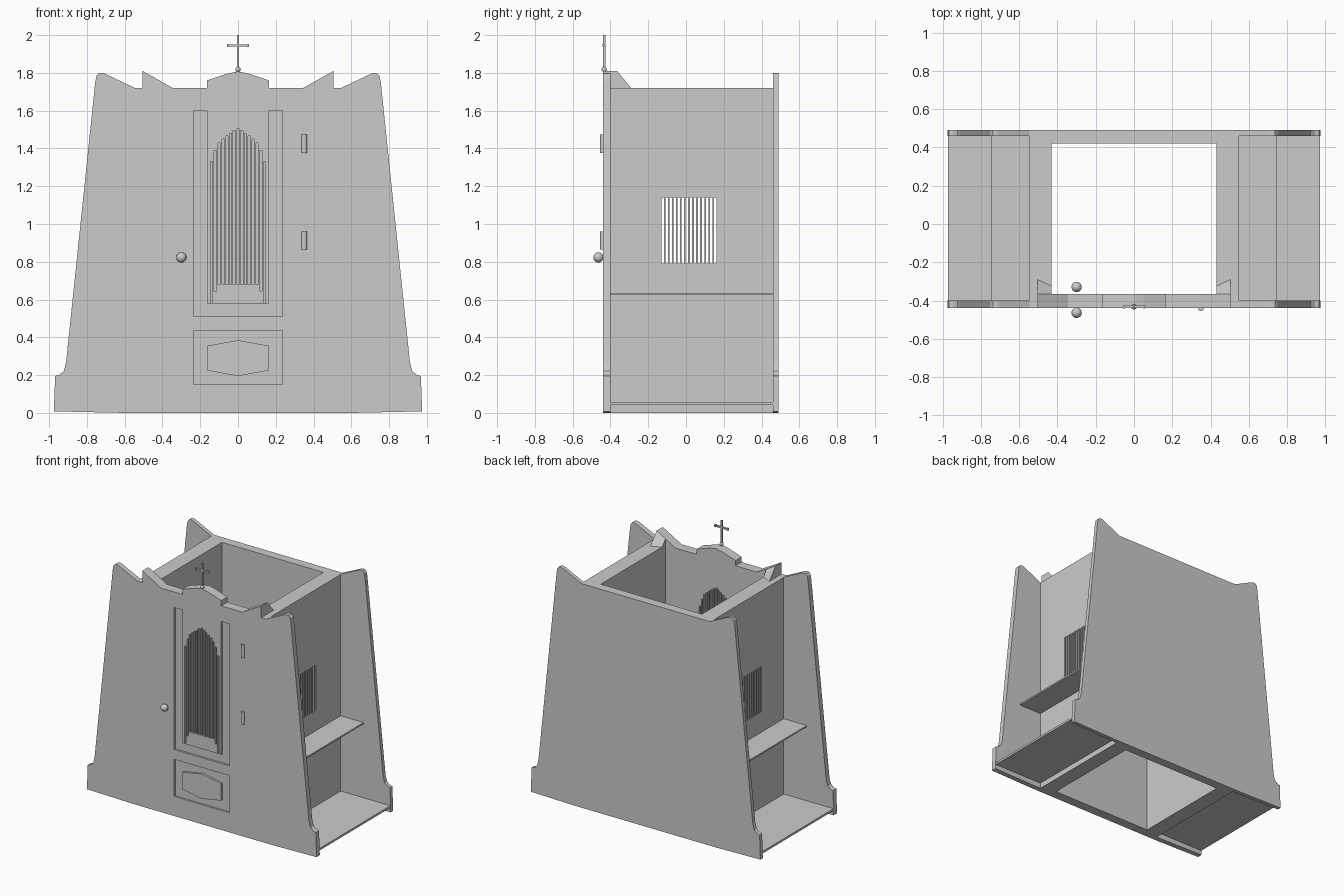
import bpy, bmesh
from mathutils import Vector

if "Cube" in bpy.data.objects:
    bpy.data.objects.remove(bpy.data.objects["Cube"])


def finish(bm, name, smooth=False):
    bmesh.ops.recalc_face_normals(bm, faces=bm.faces)
    me = bpy.data.meshes.new(name)
    bm.to_mesh(me)
    bm.free()
    ob = bpy.data.objects.new(name, me)
    bpy.context.collection.objects.link(ob)
    if smooth:
        select(ob)
        bpy.ops.object.shade_smooth_by_angle()
    return ob


def select(ob):
    bpy.ops.object.select_all(action='DESELECT')
    ob.select_set(True)
    bpy.context.view_layer.objects.active = ob


def boxes(name, ranges):
    bm = bmesh.new()
    for x0, x1, y0, y1, z0, z1 in ranges:
        vs = bmesh.ops.create_cube(bm, size=1)['verts']
        bmesh.ops.scale(bm, verts=vs, vec=(x1 - x0, y1 - y0, z1 - z0))
        bmesh.ops.translate(bm, verts=vs, vec=((x0 + x1) / 2, (y0 + y1) / 2, (z0 + z1) / 2))
    return finish(bm, name)


def prism(name, pts, y0, y1):
    """Extrude an x-z outline from y0 to y1."""
    bm = bmesh.new()
    f = bm.faces.new([bm.verts.new((x, y0, z)) for x, z in pts])
    ext = bmesh.ops.extrude_face_region(bm, geom=[f])['geom']
    moved = [v for v in ext if isinstance(v, bmesh.types.BMVert)]
    bmesh.ops.translate(bm, verts=moved, vec=(0, y1 - y0, 0))
    return finish(bm, name)


def cut(ob, cutter):
    cutter.hide_render = True
    mod = ob.modifiers.new("cut", 'BOOLEAN')
    mod.operation = 'DIFFERENCE'
    mod.solver = 'EXACT'
    mod.object = cutter
    select(ob)
    bpy.ops.object.modifier_apply(modifier=mod.name)
    bpy.data.objects.remove(cutter)


def mirrored(half):
    """Close a left-half outline across x = 0."""
    return half + [(-x, z) for x, z in reversed(half) if x != 0]


# Outlines of the two large panels
side = [(-0.6, 0), (-0.975, 0.008), (-0.968, 0.195), (-0.945, 0.202), (-0.922, 0.222),
        (-0.91, 0.27), (-0.756, 1.75), (-0.75, 1.783), (-0.737, 1.798), (-0.72, 1.8),
        (-0.705, 1.796), (-0.545, 1.72)]
crest = [(-0.505, 1.72), (-0.505, 1.81), (-0.345, 1.72), (-0.165, 1.72), (-0.165, 1.76),
         (-0.05, 1.798), (0, 1.807)]
front = prism("front_panel", mirrored(side + crest), -0.44, -0.40)
prism("back_panel", mirrored(side), 0.46, 0.49)

# Inner booth walls
inner_front = prism("front_inner_wall", mirrored([(-0.505, 0)] + crest[1:]), -0.40, -0.365)
boxes("back_inner_wall", [(-0.43, 0.43, 0.42, 0.46, 0, 1.72)])
for s, label in ((-1, "left"), (1, "right")):
    a, b = sorted((s * 0.43, s * 0.55))
    wall = boxes(label + "_wall", [(a, b, -0.40, 0.46, 0, 1.72)])
    # Slatted screen
    p = 0.3 / 14
    cut(wall, boxes("screen_cutter", [(a - 0.1, b + 0.1, -0.13 + i * p, -0.13 + i * p + 0.0125, 0.79, 1.14)
                                      for i in range(14)]))
    # Kneeler shelf and side floor
    a, b = sorted((s * 0.55, s * 0.745))
    boxes(label + "_shelf", [(a, b, -0.40, 0.46, 0.624, 0.636)])
    a, b = sorted((s * 0.55, s * 0.972))
    boxes(label + "_floor", [(a, b, -0.40, 0.46, 0.042, 0.058)])
    # Sloped corner behind the crest point
    bm = bmesh.new()
    for x, y, z in ((0.505, -0.365, 1.81), (0.43, -0.365, 1.768), (0.43, -0.325, 1.72),
                    (0.505, -0.29, 1.72), (0.505, -0.365, 1.72), (0.43, -0.365, 1.72)):
        bm.verts.new((s * x, y, z))
    bmesh.ops.convex_hull(bm, input=bm.verts)
    finish(bm, label + "_crest_corner")

# Arched grille slots in the door
tops = [1.505, 1.495, 1.48, 1.465, 1.45, 1.43, 1.39, 1.33]
bottoms = [0.68] * 6 + [0.645, 0.582]
slots = [(i * 0.02 - 0.006, i * 0.02 + 0.006, -0.6, -0.2, bottoms[abs(i)], tops[abs(i)])
         for i in range(-7, 8)]
cut(front, boxes("slot_cutter", slots))
cut(inner_front, boxes("slot_cutter", slots))

# Recessed window frame and lower door panel
cut(front, prism("frame_cutter", mirrored([(-0.165, 0.578), (-0.165, 1.6), (-0.235, 1.6), (-0.235, 0.51)][::-1]),
                 -0.5, -0.425))
cut(front, boxes("panel_cutter", [(-0.235, 0.235, -0.5, -0.425, 0.15, 0.435)]))
prism("door_lozenge", mirrored([(0, 0.195), (-0.165, 0.225), (-0.165, 0.355), (0, 0.385)]), -0.44, -0.42)

# Hinges
for i, (z0, z1) in enumerate(((1.375, 1.475), (0.865, 0.96))):
    bm = bmesh.new()
    vs = bmesh.ops.create_cone(bm, cap_ends=True, segments=16, radius1=0.015, radius2=0.015,
                               depth=z1 - z0)['verts']
    bmesh.ops.translate(bm, verts=vs, vec=(0.35, -0.44, (z0 + z1) / 2))
    finish(bm, f"hinge_{i + 1}", True)


def ball(name, loc, r):
    bm = bmesh.new()
    vs = bmesh.ops.create_uvsphere(bm, u_segments=24, v_segments=14, radius=r)['verts']
    bmesh.ops.translate(bm, verts=vs, vec=Vector(loc))
    return finish(bm, name, True)


# Door knobs outside and inside
ball("outer_knob", (-0.3, -0.464, 0.823), 0.027)
ball("inner_knob", (-0.3, -0.329, 0.823), 0.027)

# Roof cross
ball("cross_base", (0, -0.433, 1.818), 0.014)
boxes("cross_post", [(-0.006, 0.006, -0.439, -0.427, 1.8, 2.0)])
boxes("cross_bar", [(-0.055, 0.055, -0.439, -0.427, 1.939, 1.951),
                    (-0.058, -0.046, -0.441, -0.425, 1.937, 1.953),
                    (0.046, 0.058, -0.441, -0.425, 1.937, 1.953)])
